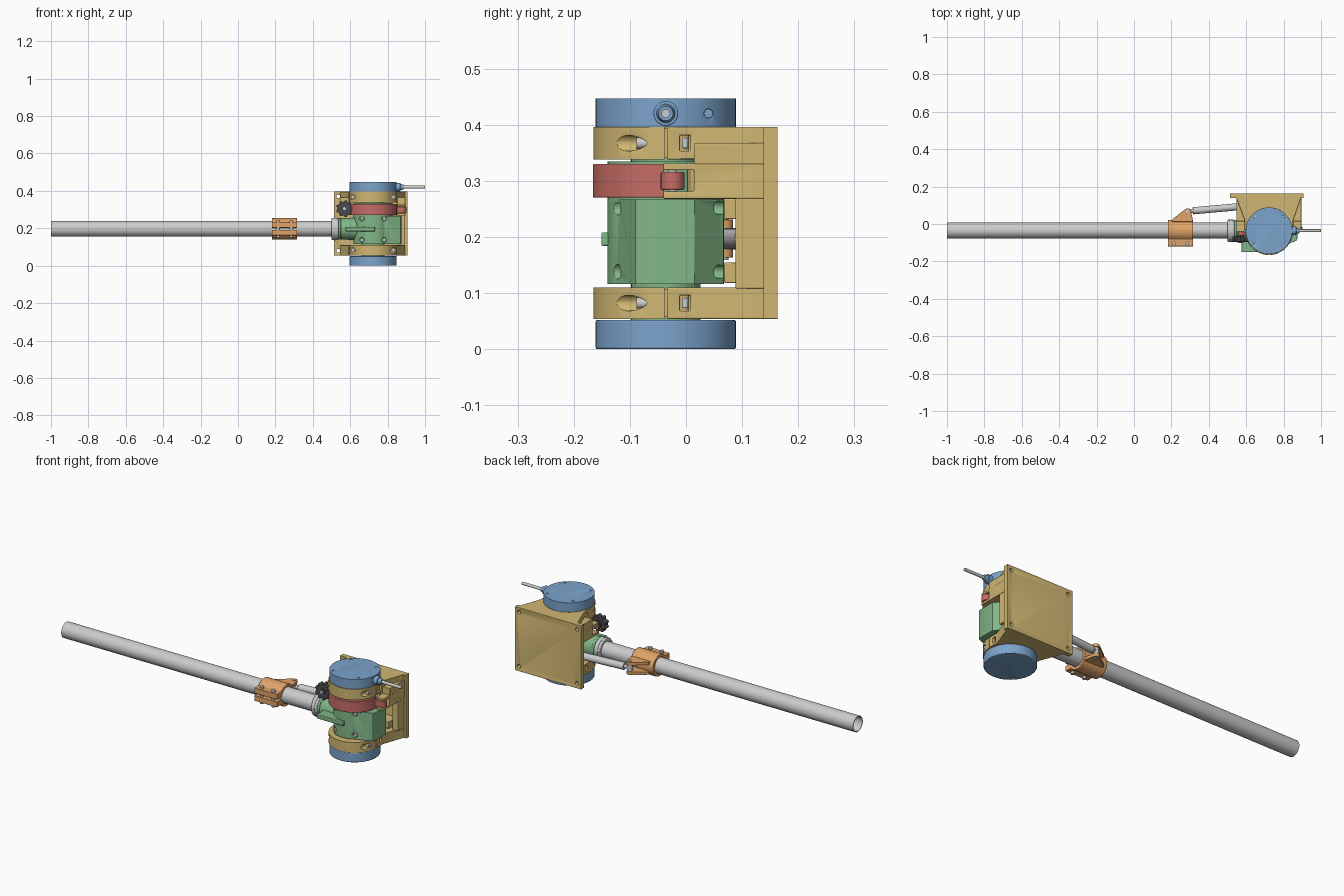
import bpy, bmesh
from math import sin, cos, pi, radians, sqrt
from mathutils import Vector

if "Cube" in bpy.data.objects:
    bpy.data.objects.remove(bpy.data.objects["Cube"])

AX, AY, TZ = 0.722, -0.036, 0.197      # drum axis and boom height


def mat(name, r, g, b):
    m = bpy.data.materials.new(name)
    m.diffuse_color = (r, g, b, 1)
    m.use_nodes = True
    m.node_tree.nodes["Principled BSDF"].inputs["Base Color"].default_value = m.diffuse_color
    return m


BLUE = mat("blue", .20, .37, .60)
TAN = mat("tan", .63, .47, .17)
GREEN = mat("green", .22, .47, .24)
RED = mat("red", .56, .15, .13)
ORANGE = mat("orange", .75, .37, .14)
PALE = mat("pale", .75, .76, .74)
DARK = mat("dark_grey", .07, .07, .08)


def finish(name, bm, m, bevel):
    bmesh.ops.recalc_face_normals(bm, faces=bm.faces)
    me = bpy.data.meshes.new(name)
    bm.to_mesh(me)
    bm.free()
    o = bpy.data.objects.new(name, me)
    bpy.context.collection.objects.link(o)
    if m:
        me.materials.append(m)
    bpy.ops.object.select_all(action='DESELECT')
    o.select_set(True)
    bpy.context.view_layer.objects.active = o
    bpy.ops.object.shade_smooth_by_angle(angle=radians(30))
    if bevel:
        b = o.modifiers.new("bevel", 'BEVEL')
        b.width, b.segments, b.limit_method, b.angle_limit = bevel, 2, 'ANGLE', radians(40)
    return o


def prism(name, pts, a, b, m=None, axis='Z', bevel=0.0):
    put = {'Z': lambda u, v, w: (u, v, w), 'Y': lambda u, v, w: (u, w, v),
           'X': lambda u, v, w: (w, u, v)}[axis]
    bm = bmesh.new()
    lo = [bm.verts.new(put(u, v, a)) for u, v in pts]
    hi = [bm.verts.new(put(u, v, b)) for u, v in pts]
    bm.faces.new(lo)
    bm.faces.new(hi)
    n = len(pts)
    for i in range(n):
        j = (i + 1) % n
        bm.faces.new((lo[i], lo[j], hi[j], hi[i]))
    return finish(name, bm, m, bevel)


def box(name, x, y, z, m=None, bevel=0.002):
    return prism(name, [(x[0], y[0]), (x[1], y[0]), (x[1], y[1]), (x[0], y[1])], *z, m, 'Z', bevel)


def rod(name, p0, p1, r, m=None, inner=0, r2=None, bevel=0.0, n=40):
    p0, p1 = Vector(p0), Vector(p1)
    q = (p1 - p0).to_track_quat('Z', 'Y')
    r2 = r if r2 is None else r2
    bm = bmesh.new()
    prof = [(r, p0), (r2, p1)] + ([(inner, p1), (inner, p0)] if inner else [])
    loops = [[bm.verts.new(p + q @ Vector((k * cos(2*pi*i/n), k * sin(2*pi*i/n), 0)))
              for i in range(n)] for k, p in prof]
    for a in range(4 if inner else 1):
        A, B = loops[a], loops[(a + 1) % len(loops)]
        for i in range(n):
            j = (i + 1) % n
            bm.faces.new((A[i], A[j], B[j], B[i]))
    if not inner:
        bm.faces.new(loops[0])
        bm.faces.new(loops[1])
    return finish(name, bm, m, bevel)


def arc(cx, cy, r, a0, a1, n=32):
    return [(cx + r * cos(radians(a0 + (a1 - a0) * i / n)),
             cy + r * sin(radians(a0 + (a1 - a0) * i / n))) for i in range(n + 1)]


def cut(o, cutters):
    for c in cutters:
        c.hide_render = True
        md = o.modifiers.new("cut", 'BOOLEAN')
        md.operation, md.solver, md.object = 'DIFFERENCE', 'EXACT', c
        bpy.context.view_layer.objects.active = o
        bpy.ops.object.modifier_move_to_index(modifier=md.name, index=0)
        bpy.ops.object.modifier_apply(modifier=md.name)
        bpy.data.objects.remove(c)


# Boom tube, collar and central core
rod("boom_tube", (-1, AY + .001, TZ), (.56, AY + .001, TZ), .042, None, .038, n=48)
rod("boom_collar", (.5, AY, TZ), (.536, AY, TZ), .059, PALE, .041, bevel=.004)
rod("boom_collar_groove", (.512, AY, TZ), (.522, AY, TZ), .061, None, .05)
rod("drum_core", (AX, AY, .04), (AX, AY, .41), .062, GREEN)

# End caps with screws
for name, z0, z1, face, out in (("bottom_cap", 0, .052, 0, -1), ("top_cap", .396, .447, .447, 1)):
    cap = rod(name, (AX, AY, z0), (AX, AY, z1), .125, BLUE, bevel=.003, n=64)
    holes = []
    for k in range(4):
        a = pi/4 + k*pi/2
        x, y = AX + .107*cos(a), AY + .107*sin(a)
        holes.append(rod("hole", (x, y, face - out*.006), (x, y, face + .01*out), .007, n=16))
        rod(name + "_screw", (x, y, face - out*.008), (x, y, face - out*.002), .005, n=12)
    if out > 0:
        holes.append(rod("hole", (AX + .085, .04, .42), (AX + .15, .04, .42), .008, n=16))
    cut(cap, holes)

# Cable gland and cable
rod("cable_gland_base", (.83, AY, .42), (.868, AY, .42), .022, BLUE, bevel=.002)
rod("cable_gland_nut", (.866, AY, .42), (.885, AY, .42), .017, BLUE, r2=.013)
rod("cable", (.88, AY, .42), (1, AY, .42), .008, n=16)

# Back plate with corner holes
plate = box("back_plate", (.512, .906), (.138, .163), (.054, .396), TAN, .004)
cut(plate, [rod("hole", (x, .1, z), (x, .2, z), .010, n=20)
            for x in (.536, .882) for z in (.08, .371)])

# Rear clamp arms and front clamp caps, with recessed bolts
for name, z0, z1 in (("lower", .054, .11), ("upper", .338, .396)):
    zc = (z0 + z1) / 2
    pts = [(.547, .14), (.592, .02), (.592, AY + .002)]
    pts += arc(AX, AY + .002, .10, 180, 0)
    pts += [(.851, AY + .002), (.851, .02), (.893, .14)]
    arm = prism(name + "_clamp_arm", pts, z0, z1, TAN, bevel=.002)
    cut(arm, [box("slot", (AX + s*.118 - .025, AX + s*.118 + .025), (-.011, .008),
                  (zc - .014, zc + .014), bevel=0) for s in (-1, 1)])
    half = prism(name + "_clamp_cap", arc(AX, AY - .002, .127, 180, 360, 48)
                 + arc(AX, AY - .002, .10, 360, 180, 32), z0, z1, TAN, bevel=.002)
    cut(half, [rod("hole", (AX + s*.109, -.2, zc), (AX + s*.109, -.066, zc), .014, n=24)
               for s in (-1, 1)])
    for s in (-1, 1):
        x = AX + s*.109
        rod(name + "_clamp_bolt", (x, -.088, zc), (x, -.05, zc), .010, n=20)
        box(name + "_clamp_nut", (x - .011, x + .011), (-.007, .004), (zc - .009, zc + .009))
    rod(name + "_bearing", (AX, AY, z0 + .003), (AX, AY, z1 - .003), .099, TAN)

# Bracket ribs: side wall, latch arms, rear brake saddle
box("side_wall", (.858, .893), (.088, .142), (.108, .27), TAN)
for name, x0, x1 in (("hinge_arm", .851, .895), ("knob_arm", .547, .592)):
    a = box(name, (x0, x1), (-.04, .14), (.268, .331), TAN)
    cut(a, [box("slot", (x0 - .01, x1 + .01), (-.06, .014), (.281, .319), bevel=0)])
    box(name + "_riser", (x0, x1), (.014, .14), (.329, .367), TAN)
prism("brake_saddle", arc(AX, AY + .002, .127, 20, 160, 40) + arc(AX, AY + .002, .105, 160, 20, 32),
      .27, .33, TAN, bevel=.002)
box("saddle_web", (.62, .82), (.08, .14), (.275, .325), TAN)

# Red brake band with hinge ear and knob tab
prism("brake_band", arc(AX, AY - .003, .127, 180, 360, 48) + arc(AX, AY - .003, .105, 360, 180, 32),
      .27, .33, RED, bevel=.002)
box("hinge_ear", (.835, .886), (-.046, -.012), (.284, .316), RED, .003)
rod("hinge_barrel", (.879, -.024, .284), (.879, -.024, .316), .021, RED, bevel=.002)
rod("hinge_pin", (.879, -.024, .27), (.879, -.024, .33), .007, n=16)
box("knob_tab", (.556, .61), (-.06, -.042), (.284, .316), RED, .003)

# Star knob and its stud
star = [(.569 + (.041 + .004*max(-1, min(1, 2.5*cos(9*t))))*cos(t),
         .305 + (.041 + .004*max(-1, min(1, 2.5*cos(9*t))))*sin(t))
        for t in (2*pi*i/108 for i in range(108))]
prism("star_knob", star, -.096, -.066, DARK, 'Y', .002)
rod("knob_hub", (.569, -.10, .305), (.569, -.058, .305), .019, DARK)
rod("knob_stud", (.569, -.102, .305), (.569, .02, .305), .008, n=20)

# Green rotating hub: round front, faceted rear
hub_pts = arc(AX, AY, .104, 90, 305, 48) + [(.868, -.09), (.873, -.08), (.873, .015), (.82, .067)]
hub = prism("hub", hub_pts, .116, .267, GREEN, bevel=.002)
holes, depth = [], AY - sqrt(.104**2 - .06**2)
for x in (AX - .06, AX + .06):
    for z in (.138, .252):
        holes.append(rod("hole", (x, -.2, z), (x, depth + .016, z), .013, n=24))
        rod("hub_screw", (x, depth + .004, z), (x, depth + .03, z), .009, n=20)
        holes.append(rod("hole", (x + .045, .05, z), (x + .045, .1, z), .012, n=24))
cut(hub, holes)
rod("hub_neck", (AX, AY, .26), (AX, AY, .334), .104, GREEN, n=48)
rod("socket", (.536, AY, TZ), (.68, AY, TZ), .055, GREEN, r2=.064, bevel=.002)
rod("socket_rim", (.536, AY, TZ), (.55, AY, TZ), .058, GREEN, bevel=.002)
box("hub_rib", (.575, .732), (-.151, AY), (.184, .208), GREEN, .003)

# Orange split clamp on the boom
c_pts = (arc(AY, TZ, .058, -143, 143, 48) + [(-.12, TZ + .035), (-.12, TZ + .006)]
         + arc(AY, TZ, .0425, 172, -172, 48) + [(-.12, TZ - .006), (-.12, TZ - .035)])
prism("boom_clamp", c_pts, .181, .316, ORANGE, 'X', .002)
for x in (.215, .285):
    rod("boom_clamp_bolt", (x, -.104, TZ - .045), (x, -.104, TZ + .045), .010, n=20)
lug = [(.205, .012), (.205, .026)] + arc(.287, .067, .017, 130, 15, 10) + [(.314, .026), (.314, .012)]
for s in (-1, 1):
    prism("strut_lug", lug, TZ + s*.026 - .008, TZ + s*.026 + .008, ORANGE, bevel=.001)
rod("strut_pin", (.287, .067, TZ - .038), (.287, .067, TZ + .038), .009, n=20)

# Gas strut to the bracket pivot
rod("strut_eye", (.287, .067, TZ - .016), (.287, .067, TZ + .016), .014, n=24)
rod("strut_rod", (.287, .067, TZ), (.34, .0735, TZ), .010, n=20)
rod("strut_cylinder", (.315, .0705, TZ), (.70, .105, TZ), .019, bevel=.002)
rod("strut_end", (.70, .105, TZ), (.80, .100, TZ), .012, n=20)
rod("strut_pivot_pin", (.80, .10, .125), (.80, .10, .265), .010, n=20)
for z in (.118, .232):
    box("strut_pivot_block", (.76, .85), (.068, .142), (z, z + .036), TAN)
